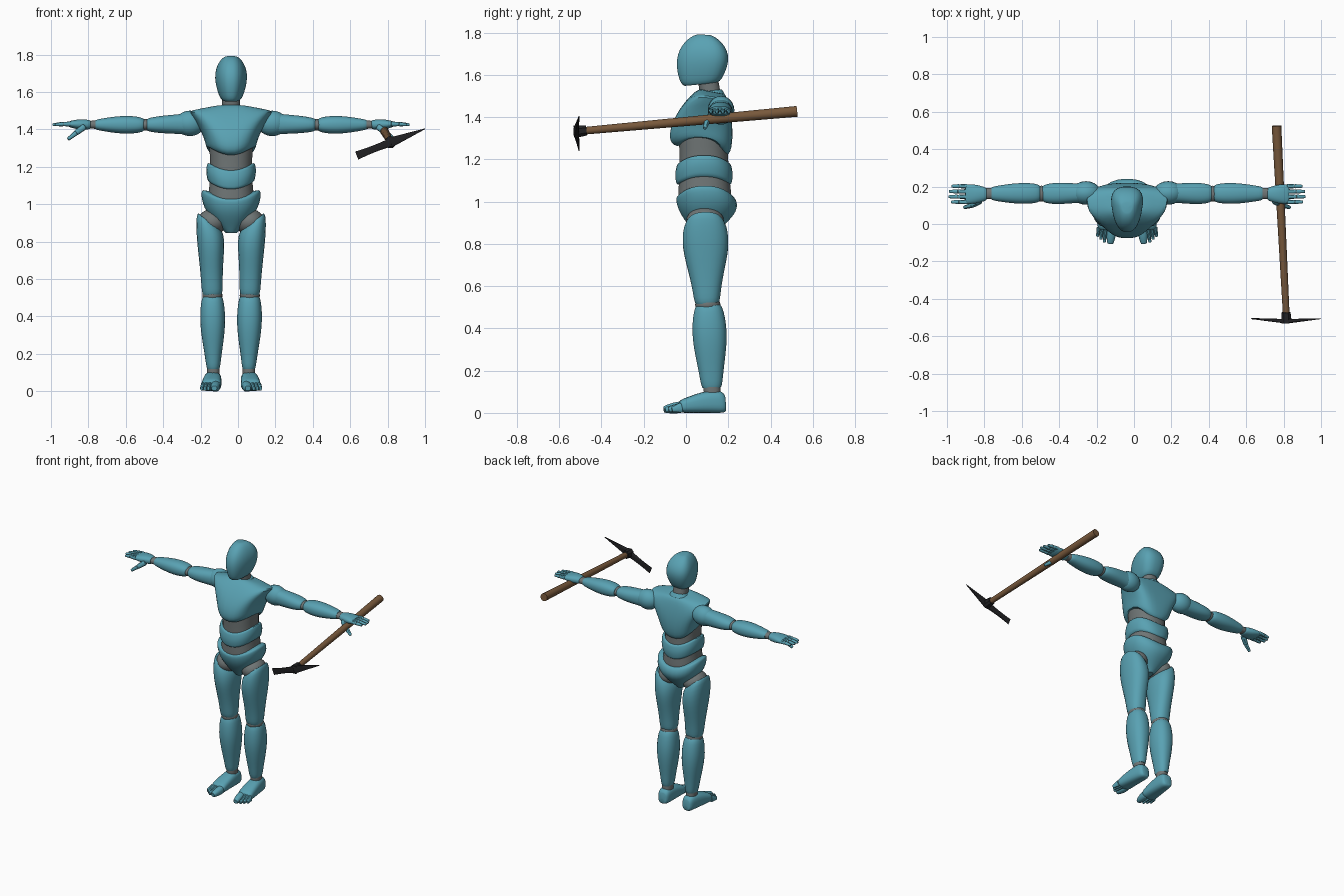
import bpy, bmesh, math
from mathutils import Vector

if "Cube" in bpy.data.objects:
    bpy.data.objects.remove(bpy.data.objects["Cube"])

BODY_X = -.037  # body centre line; the held tool shifts the body to one side


def material(name, *rgb):
    mat = bpy.data.materials.new(name)
    mat.use_nodes = True
    mat.diffuse_color = (*rgb, 1)
    mat.node_tree.nodes["Principled BSDF"].inputs["Base Color"].default_value = (*rgb, 1)
    return mat


TEAL = material("teal_shell", .1, .36, .45)
GREY = material("grey_joint", .16, .18, .18)
WOOD = material("brown_wood", .19, .1, .045)
IRON = material("black_iron", .015, .015, .017)


def finish(bm, name, mat):
    bmesh.ops.recalc_face_normals(bm, faces=bm.faces)
    mesh = bpy.data.meshes.new(name)
    bm.to_mesh(mesh)
    bm.free()
    mesh.materials.append(mat)
    ob = bpy.data.objects.new(name, mesh)
    bpy.context.collection.objects.link(ob)
    bpy.ops.object.select_all(action="DESELECT")
    ob.select_set(True)
    bpy.context.view_layer.objects.active = ob
    bpy.ops.object.shade_smooth_by_angle(angle=math.radians(40))


def mix(pair, t):
    return pair[0] + (pair[1] - pair[0]) * t


def swell(t, peak, fullness):
    """Hump that is zero at both ends and one at the peak."""
    return max(0, math.sin(math.pi * t ** (math.log(.5) / math.log(peak)))) ** fullness


def power(value, exponent):
    return math.copysign(abs(value) ** exponent, value)


def tube(name, mat, start, end, wide, deep, bulge=(0, 0), peak=(.5, .5), fullness=1,
         sway=0, saddle=(0, 0), low_tilt=0, top_lean=0, taper=0, square=2.3, rim=.12,
         side=1, centre=BODY_X, sides=24, steps=16):
    """Closed tube between two points; its section and swelling follow the given rules."""
    start, end = Vector(start), Vector(end)
    along = (end - start).normalized()
    across = Vector((0, 1, 0)) if abs(along.x) > .6 else Vector((1, 0, 0))
    across = (across - along * across.dot(along)).normalized()
    up = along.cross(across)
    bm = bmesh.new()
    loops = []
    for i in range(steps + 1):
        t = (1 - math.cos(math.pi * i / steps)) / 2
        trim = 1 - rim * (1 - 2 * t) ** 16
        hump_w, hump_d = (swell(t, p, fullness) for p in peak)
        radius_w = (mix(wide, t) + bulge[0] * hump_w) * trim
        radius_d = (mix(deep, t) + bulge[1] * hump_d) * trim
        loop = []
        for k in range(sides):
            angle = math.tau * (k + .5) / sides
            c, s = (power(f(angle), 2 / square) for f in (math.cos, math.sin))
            w, d = radius_w * c * (1 + taper * s), radius_d * s
            shift = mix(saddle, t) * w * w + low_tilt * d * (1 - t) + top_lean * w * t * t
            co = start.lerp(end, t) + across * w + up * (d + sway * hump_d) + along * shift
            loop.append(bm.verts.new((centre + side * co.x, co.y, co.z)))
        loops.append(loop)
    for low, high in zip(loops, loops[1:]):
        for k in range(sides):
            n = (k + 1) % sides
            bm.faces.new((low[k], low[n], high[n], high[k]))
    for loop in (loops[0], loops[-1]):
        hub = bm.verts.new(sum((v.co for v in loop), Vector()) / sides)
        for k in range(sides):
            bm.faces.new((loop[k], loop[(k + 1) % sides], hub))
    finish(bm, name, mat)


def ball(name, mat, centre, radii, side=1):
    bm = bmesh.new()
    bmesh.ops.create_uvsphere(bm, u_segments=20, v_segments=12, radius=1)
    for v in bm.verts:
        x, y, z = (c + r * q for c, r, q in zip(centre, radii, v.co))
        v.co = (BODY_X + side * x, y, z)
    finish(bm, name, mat)


# Head and neck
tube("head", TEAL, (0, .07, 1.555), (0, .087, 1.79), wide=(.05, .03), deep=(.085, .03),
     bulge=(.042, .066), peak=(.6, .6), fullness=.6, low_tilt=.17, taper=.25, square=2.6)
tube("neck", GREY, (0, .12, 1.48), (0, .1, 1.6), wide=(.05, .047), deep=(.05, .047))
tube("neck_collar", TEAL, (0, .12, 1.5), (0, .117, 1.525), wide=(.07, .055), deep=(.065, .053))

# Torso shells over a grey core
tube("chest", TEAL, (0, .07, 1.24), (0, .125, 1.52), wide=(.135, .08), deep=(.122, .06),
     bulge=(.12, .045), peak=(.75, .4), fullness=.6, sway=-.012, saddle=(4, 0),
     taper=.08, square=2.5, rim=.05, sides=32)
tube("torso_core", GREY, (0, .09, .99), (0, .08, 1.34), wide=(.13, .12), deep=(.13, .115),
     bulge=(-.012, -.005))
tube("abdomen", TEAL, (0, .085, 1.08), (0, .085, 1.18), wide=(.125, .125), deep=(.13, .126),
     bulge=(.008, .008), saddle=(2.8, 2.8), rim=.06, sides=32)
tube("pelvis", TEAL, (0, .09, .845), (0, .09, 1.025), wide=(.03, .157), deep=(.05, .138),
     bulge=(.035, .03), peak=(.6, .6), sway=.012, saddle=(0, 2.3), rim=.06, sides=32)

for side, tag in ((1, "left_"), (-1, "right_")):
    # Legs
    ball(tag + "hip_joint", GREY, (.1, .09, .905), (.078, .09, .07), side)
    tube(tag + "thigh", TEAL, (.1, .1, .515), (.114, .09, .905), wide=(.055, .068),
         deep=(.06, .092), bulge=(.008, .025), peak=(.75, .7), top_lean=.8, side=side)
    ball(tag + "knee_joint", GREY, (.1, .103, .512), (.054, .06, .045), side)
    tube(tag + "shin", TEAL, (.095, .122, .12), (.1, .106, .51), wide=(.037, .055),
         deep=(.05, .064), bulge=(.018, .022), peak=(.62, .62), side=side)
    tube(tag + "ankle", GREY, (.095, .125, .08), (.095, .122, .13), wide=(.034, .034),
         deep=(.04, .04), side=side)
    tube(tag + "foot", TEAL, (.094, .187, .045), (.107, -.03, .03), wide=(.036, .053),
         deep=(.045, .03), bulge=(.005, .012), peak=(.35, .35), sway=.012, square=2.8,
         rim=.25, side=side)
    tube(tag + "big_toe", TEAL, (.081, -.02, .028), (.09, -.105, .016), wide=(.024, .016),
         deep=(.027, .015), bulge=(.004, .004), side=side)
    for i in range(3):
        x = .118 + .018 * i
        tube(tag + "small_toe", TEAL, (x - .004, -.02, .026), (x + .004, .016 * i - .098, .015),
             wide=(.013, .008), deep=(.025, .012), sides=12, side=side)

    # Arms
    ball(tag + "shoulder_cap", TEAL, (.22, .166, 1.432), (.08, .063, .068), side)
    tube(tag + "upper_arm", TEAL, (.2, .166, 1.43), (.45, .162, 1.424), wide=(.052, .046),
         deep=(.06, .034), bulge=(.009, .004), peak=(.7, .7), side=side)
    ball(tag + "elbow_joint", GREY, (.458, .162, 1.424), (.035, .043, .031), side)
    tube(tag + "forearm", TEAL, (.466, .164, 1.424), (.725, .163, 1.425), wide=(.045, .036),
         deep=(.034, .027), bulge=(.014, .016), peak=(.4, .4), side=side)
    tube(tag + "wrist", GREY, (.71, .163, 1.425), (.77, .162, 1.425), wide=(.031, .029),
         deep=(.023, .02), side=side)
    tube(tag + "palm", TEAL, (.752, .16, 1.425), (.865, .16, 1.428), wide=(.034, .053),
         deep=(.024, .016), bulge=(.006, .007), side=side)
    for i in range(4):
        y, tip = .118 + .028 * i, .96 - .014 * abs(i - 1.4)
        bend = (tip + .855) / 2
        finger = dict(rim=.25, sides=10, steps=8, side=side)
        tube(tag + "finger_base", TEAL, (.855, y, 1.429), (bend, y, 1.428),
             wide=(.013, .011), deep=(.013, .011), **finger)
        ball(tag + "knuckle", GREY, (bend, y, 1.428), (.01, .01, .01), side)
        tube(tag + "finger_tip", TEAL, (bend, y, 1.428), (tip, y, 1.425),
             wide=(.012, .008), deep=(.012, .007), **finger)
    tube(tag + "thumb_base", TEAL, (.785, .125, 1.415), (.83, .1, 1.38), wide=(.018, .015),
         deep=(.018, .015), **finger)
    tube(tag + "thumb_tip", TEAL, (.828, .1, 1.382), (.872, .088, 1.347), wide=(.014, .009),
         deep=(.014, .009), **finger)

# Pickaxe held across the left hand
tool = dict(rim=0, centre=0, steps=8)
tube("pickaxe_handle", WOOD, (.762, .525, 1.427), (.815, -.505, 1.333), wide=(.026, .018),
     deep=(.026, .018), square=2, sides=16, **tool)
tube("pickaxe_collar", IRON, (.813, -.472, 1.337), (.816, -.528, 1.331), wide=(.025, .03),
     deep=(.026, .032), sides=8, **tool)
tube("pickaxe_adze", IRON, (.635, -.506, 1.26), (.815, -.52, 1.33), wide=(.003, .012),
     deep=(.023, .022), bulge=(0, -.004), sway=0, square=5, sides=16, **tool)
tube("pickaxe_point", IRON, (.815, -.52, 1.33), (1, -.506, 1.403), wide=(.012, .002),
     deep=(.027, .002), square=5, sides=16, **tool)
